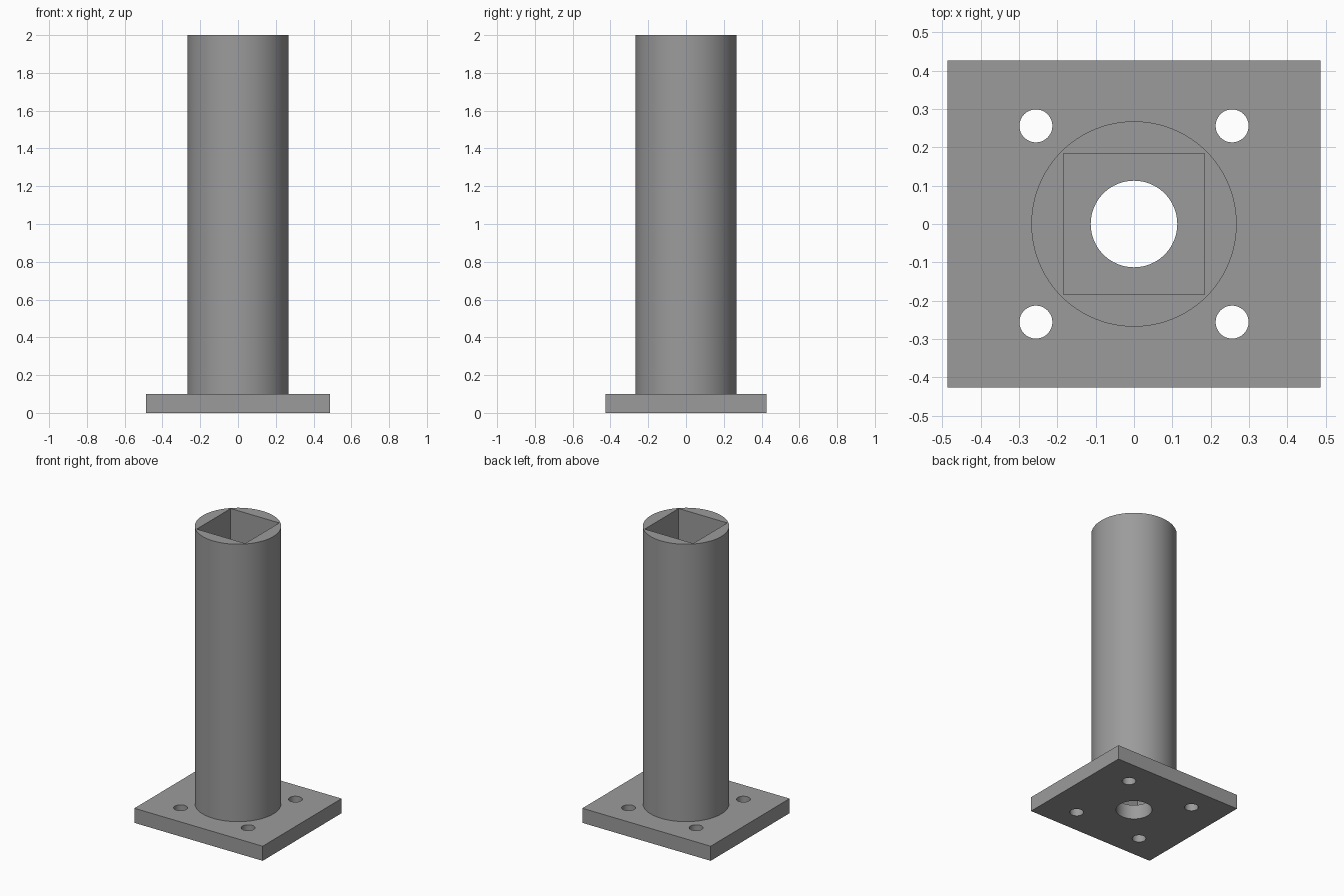
import bpy, math

if "Cube" in bpy.data.objects:
    bpy.data.objects.remove(bpy.data.objects["Cube"])

grey = bpy.data.materials.new("steel_grey")
grey.diffuse_color = (0.33, 0.33, 0.33, 1)
grey.use_nodes = True
grey.node_tree.nodes["Principled BSDF"].inputs["Base Color"].default_value = grey.diffuse_color


def box(name, sx, sy, z0, z1):
    bpy.ops.mesh.primitive_cube_add(size=1, location=(0, 0, (z0 + z1) / 2))
    ob = bpy.context.object
    ob.name = name
    ob.scale = (sx, sy, z1 - z0)
    bpy.ops.object.transform_apply(location=True, rotation=True, scale=True)
    return ob


def cylinder(name, r, z0, z1, x=0, y=0, sides=96):
    bpy.ops.mesh.primitive_cylinder_add(vertices=sides, radius=r, depth=z1 - z0,
                                        location=(x, y, (z0 + z1) / 2))
    ob = bpy.context.object
    ob.name = name
    bpy.ops.object.transform_apply(location=True, rotation=True, scale=True)
    return ob


def combine(body, tool, operation):
    bpy.ops.object.select_all(action='DESELECT')
    bpy.context.view_layer.objects.active = body
    body.select_set(True)
    mod = body.modifiers.new(operation.lower(), 'BOOLEAN')
    mod.operation = operation
    mod.solver = 'EXACT'
    mod.object = tool
    bpy.ops.object.modifier_apply(modifier=mod.name)
    bpy.data.objects.remove(tool, do_unlink=True)


PLATE_TOP = 0.1

# Base plate with the round post fused on top
post = box("flanged_post", 0.972, 0.854, 0, PLATE_TOP)
combine(post, cylinder("tube", 0.268, PLATE_TOP / 2, 2.0), 'UNION')

# Square socket down to the plate, with a round drain through the plate
combine(post, box("socket_cutter", 0.368, 0.368, PLATE_TOP, 2.2), 'DIFFERENCE')
combine(post, cylinder("drain_cutter", 0.113, -0.1, 0.3, sides=64), 'DIFFERENCE')

# Four bolt holes
for sx in (-1, 1):
    for sy in (-1, 1):
        combine(post, cylinder("bolt_cutter", 0.043, -0.1, 0.3,
                               sx * 0.256, sy * 0.256, 48), 'DIFFERENCE')

# Finish: one colour, smooth round walls with crisp edges
post.data.materials.clear()
post.data.materials.append(grey)
for p in post.data.polygons:
    p.material_index = 0
bpy.ops.object.select_all(action='DESELECT')
bpy.context.view_layer.objects.active = post
post.select_set(True)
bpy.ops.object.shade_smooth_by_angle(angle=math.radians(30))
